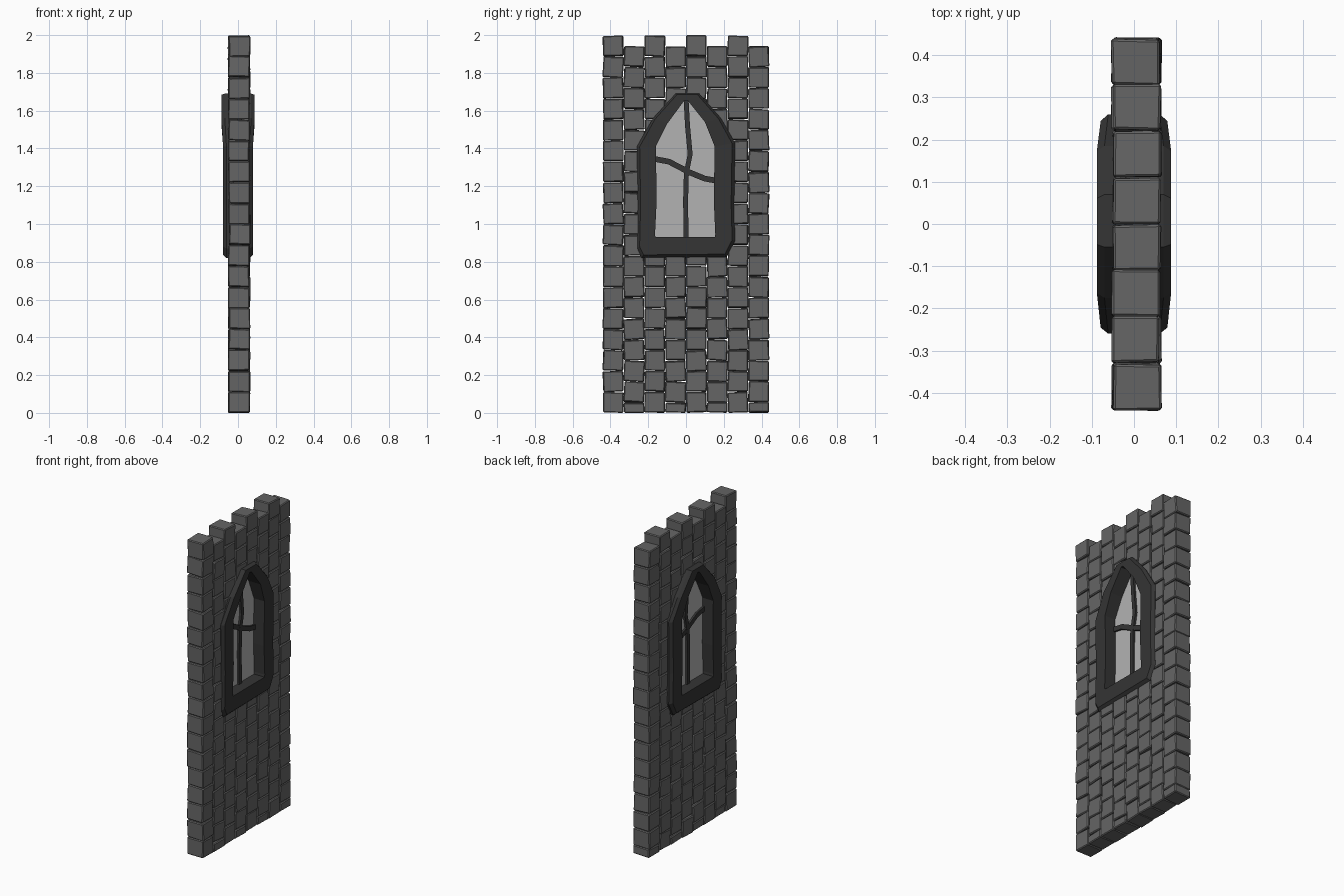
import bpy, bmesh, random
from mathutils import Vector

if "Cube" in bpy.data.objects:
    bpy.data.objects.remove(bpy.data.objects["Cube"])

random.seed(7)


def material(name, v):
    m = bpy.data.materials.new(name)
    m.diffuse_color = (v, v, v, 1)
    m.use_nodes = True
    m.node_tree.nodes["Principled BSDF"].inputs["Base Color"].default_value = m.diffuse_color
    return m


STONE, DARK, PANE = material("stone", 0.13), material("dark_stone", 0.035), material("pane", 0.45)


def add_object(name, bm, mat):
    bmesh.ops.recalc_face_normals(bm, faces=bm.faces)
    me = bpy.data.meshes.new(name)
    bm.to_mesh(me)
    bm.free()
    ob = bpy.data.objects.new(name, me)
    bpy.context.collection.objects.link(ob)
    if mat:
        me.materials.append(mat)
    return ob


def prism(name, pts, x0, x1, mat):
    """Extrude a (y, z) outline along x."""
    bm = bmesh.new()
    a = [bm.verts.new((x0, y, z)) for y, z in pts]
    b = [bm.verts.new((x1, y, z)) for y, z in pts]
    bm.faces.new(a)
    bm.faces.new(b)
    for i in range(len(pts)):
        j = (i + 1) % len(pts)
        bm.faces.new((a[i], a[j], b[j], b[i]))
    return add_object(name, bm, mat)


def bar(name, path, half_w, half_d, mat):
    """Flat bent bar following a (y, z) path."""
    pts = [Vector(p) for p in path]
    left, right = [], []
    for i, p in enumerate(pts):
        t = (pts[min(i + 1, len(pts) - 1)] - pts[max(i - 1, 0)]).normalized()
        n = Vector((-t.y, t.x)) * half_w
        left.append(p + n)
        right.append(p - n)
    return prism(name, left + right[::-1], -half_d, half_d, mat)


# Wall: staggered columns of slightly crooked bricks
def brick(bm, y, z0, z1):
    j = lambda s: random.uniform(-s, s)
    vs = bmesh.ops.create_cube(bm, size=1)["verts"]
    tilt, lean, shift = j(0.05), j(0.04), j(0.003)
    zc, h = (z0 + z1) / 2, z1 - z0 - 0.003
    for v in vs:
        x, w, k = v.co.x * 0.112, v.co.y * 0.108, v.co.z * h
        v.co = (0.006 + x + shift + j(0.002),
                y + w - tilt * k + j(0.002),
                max(0.0, zc + k + tilt * w + lean * x + j(0.002)))


bm = bmesh.new()
for c in range(8):
    y = (c - 3.5) * 0.11
    levels = [i * 0.111 for i in range(19)]
    if c % 2:
        levels = [0] + [0.055 + i * 0.111 for i in range(18)]
    for z0, z1 in zip(levels, levels[1:]):
        brick(bm, y, z0, z1)
bmesh.ops.bevel(bm, geom=bm.edges[:], offset=0.005, segments=1, affect='EDGES')
wall = add_object("brick_wall", bm, STONE)

# Window frame: matching outer and inner outlines
outer = [(-0.235, 0.82), (-0.26, 0.87), (-0.255, 1.1), (-0.26, 1.41), (-0.175, 1.56), (-0.055, 1.69),
         (0.07, 1.69), (0.185, 1.56), (0.26, 1.43), (0.255, 1.1), (0.26, 0.91), (0.215, 0.825)]
inner = [(-0.162, 0.93), (-0.164, 0.945), (-0.155, 1.13), (-0.16, 1.41), (-0.1, 1.53), (-0.008, 1.655),
         (0.008, 1.655), (0.1, 1.54), (0.152, 1.41), (0.147, 1.13), (0.155, 0.945), (0.153, 0.93)]
bm = bmesh.new()
rings = []
for (oy, oz), (iy, iz) in zip(outer, inner):
    d = 0.088 if oz > 1.5 else 0.079
    my, mz = oy + (iy - oy) * 0.15, oz + (iz - oz) * 0.15
    section = [(-d + 0.018, oy, oz), (-d, my, mz), (-d, iy, iz),
               (d, iy, iz), (d, my, mz), (d - 0.018, oy, oz)]
    rings.append([bm.verts.new(p) for p in section])
for i, a in enumerate(rings):
    b = rings[(i + 1) % len(rings)]
    for k in range(6):
        m = (k + 1) % 6
        bm.faces.new((a[k], a[m], b[m], b[k]))
add_object("window_frame", bm, DARK)

# Opening in the wall, hidden behind the frame
mid = [((a + c) / 2, (b + d) / 2) for (a, b), (c, d) in zip(outer, inner)]
cutter = prism("opening_cutter", mid, -0.2, 0.2, None)
cutter.hide_render = True
cutter.hide_set(True)
mod = wall.modifiers.new("opening", 'BOOLEAN')
mod.operation, mod.object, mod.solver, mod.use_self = 'DIFFERENCE', cutter, 'EXACT', True

# Pane and bent glazing bars
glass = [(y * 1.06, z + (0.01 if z > 1.2 else -0.02)) for y, z in inner]
prism("window_pane", glass, -0.005, 0.005, PANE)
bar("vertical_bar", [(0, 1.67), (0.008, 1.52), (0.022, 1.37), (0.002, 1.27), (-0.002, 1.13), (0, 0.92)],
    0.013, 0.018, DARK)
bar("cross_bar", [(-0.17, 1.345), (-0.09, 1.33), (0.015, 1.275), (0.1, 1.24), (0.16, 1.23)],
    0.015, 0.017, DARK)
